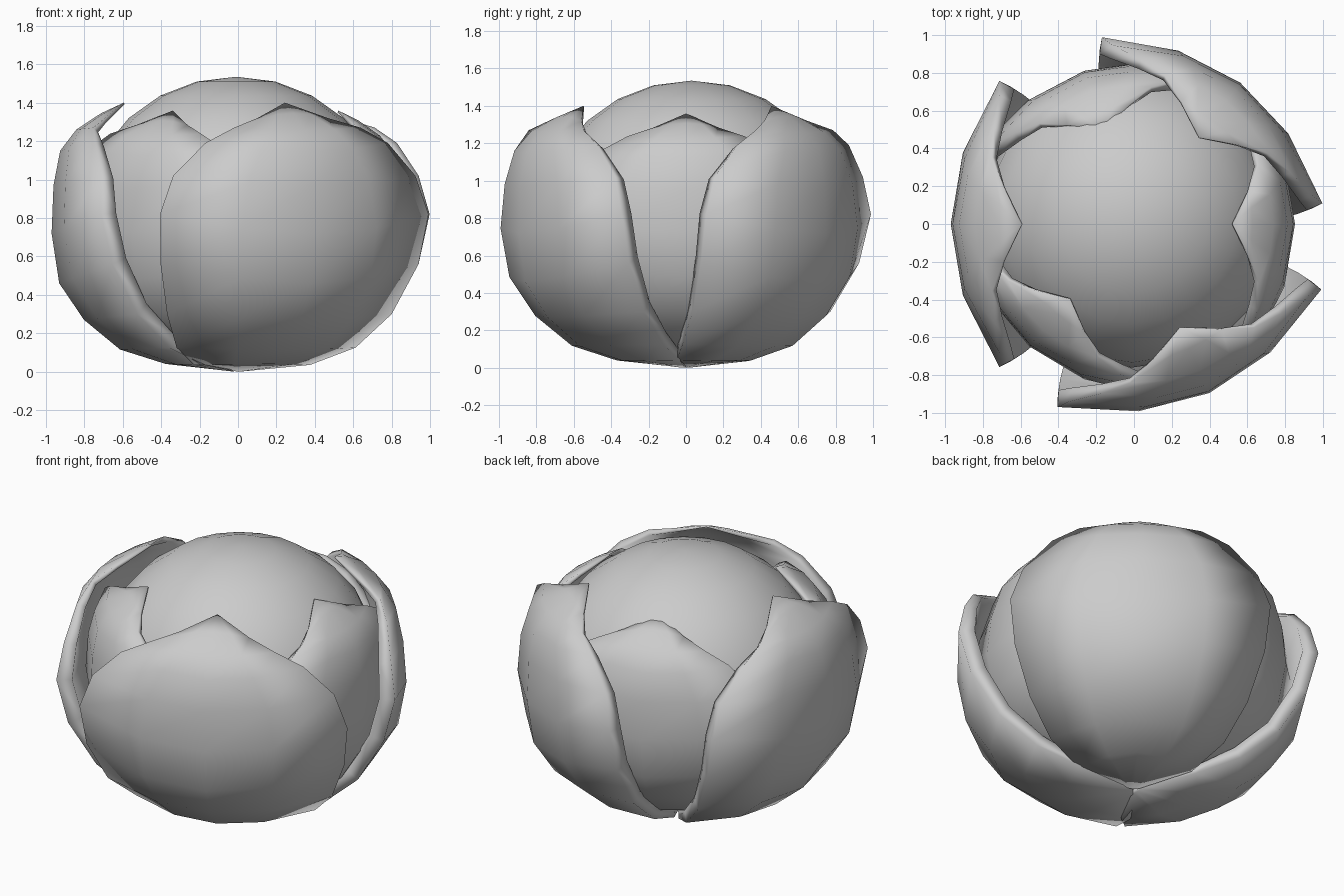
import bpy, bmesh, math
from mathutils import Matrix

cube = bpy.data.objects.get("Cube")
if cube:
    bpy.data.objects.remove(cube, do_unlink=True)

grey = bpy.data.materials.new("plain grey")
grey.use_nodes = True
colour = (0.6, 0.6, 0.6, 1)
grey.diffuse_color = colour
grey.node_tree.nodes["Principled BSDF"].inputs["Base Color"].default_value = colour

# Leaf outline from base to tip: midline (out, height), edge (out, side, height), thickness
ROWS = [
    ((.02, 0), (.03, .06, .01), .3),
    ((.38, .04), (.18, .33, .035), .5),
    ((.62, .115), (.36, .51, .125), .8),
    ((.81, .27), (.53, .64, .30), .9),
    ((.94, .46), (.66, .735, .56), 1),
    ((.98, .72), (.72, .765, .82), 1),
    ((.97, .97), (.72, .69, 1.02), .8),
    ((.935, 1.15), (.75, .52, 1.19), .6),
    ((.85, 1.26), (.76, .36, 1.27), .4),
    ((.72, 1.345), (.70, .20, 1.32), .25),
    ((.60, 1.40), (.60, 0, 1.40), .1),
]
STEPS = 4


def smooth(obj, angle):
    obj.data.materials.append(grey)
    bpy.ops.object.select_all(action='DESELECT')
    obj.select_set(True)
    bpy.context.view_layer.objects.active = obj
    bpy.ops.object.shade_smooth_by_angle(angle=math.radians(angle))


def leaf(name, degrees, width=1, height=1, lift=0):
    bm = bmesh.new()
    weight = bm.verts.layers.deform.verify()
    grid = []
    for (mid_out, mid_z), (out, side, z), thick in ROWS:
        row = []
        for i in range(STEPS + 1):
            u = 2 * i / STEPS - 1
            k = u * u
            v = bm.verts.new((mid_out + (out - mid_out) * k, side * u, mid_z + (z - mid_z) * k))
            v[weight][0] = thick
            row.append(v)
        grid.append(row)
    for a, b in zip(grid, grid[1:]):
        for i in range(STEPS):
            bm.faces.new((a[i], a[i + 1], b[i + 1], b[i]))
    bmesh.ops.remove_doubles(bm, verts=bm.verts, dist=.0005)
    place = Matrix.Translation((0, 0, lift)) @ Matrix.Rotation(math.radians(degrees), 4, 'Z')
    bm.transform(place @ Matrix.Diagonal((width, width, height, 1)))
    bm.normal_update()
    mesh = bpy.data.meshes.new(name)
    bm.to_mesh(mesh)
    bm.free()
    obj = bpy.data.objects.new(name, mesh)
    bpy.context.collection.objects.link(obj)
    obj.vertex_groups.new(name="thickness")
    smooth(obj, 45)
    # Thick at the sides, thin at the tip
    solid = obj.modifiers.new("leaf thickness", 'SOLIDIFY')
    solid.thickness = .09
    solid.offset = -1
    solid.vertex_group = "thickness"


# Round heart
bpy.ops.mesh.primitive_uv_sphere_add(segments=20, ring_count=12, radius=1, location=(-.01, .03, .8))
heart = bpy.context.object
heart.name = "heart"
heart.data.transform(Matrix.Diagonal((.79, .79, .735, 1)))
smooth(heart, 60)

# Two layers of three leaves
for n, (angle, width) in enumerate(((180, .99), (53, .955), (-66, 1))):
    leaf(f"outer_leaf_{n + 1}", angle, width)
for n, angle in enumerate((0, 108, 229.5)):
    leaf(f"inner_leaf_{n + 1}", angle, .87, .935, .05)
